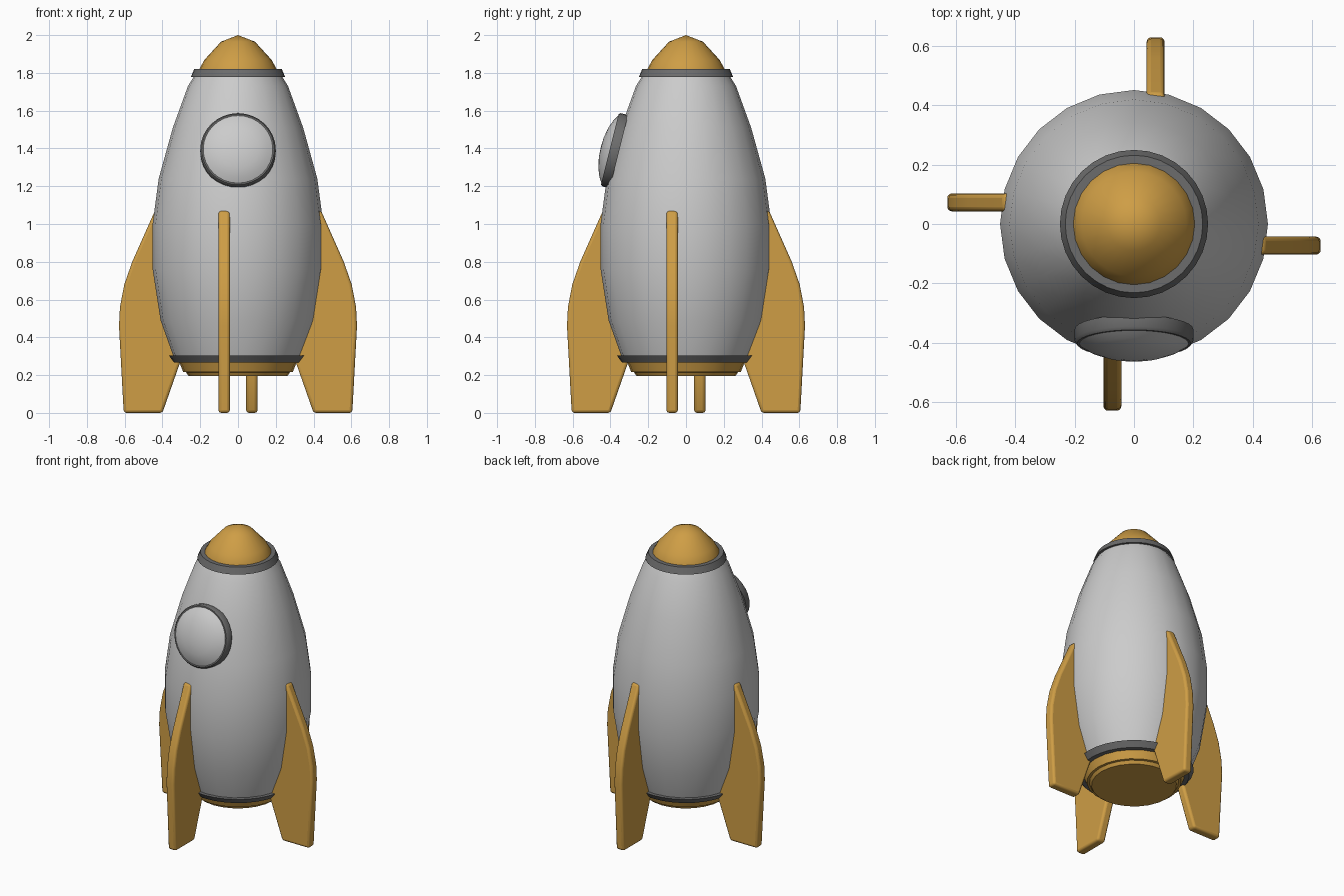
import bpy, bmesh
from math import radians, sin, cos, tau
from mathutils import Matrix

if "Cube" in bpy.data.objects:
    bpy.data.objects.remove(bpy.data.objects["Cube"])


def material(name, color):
    m = bpy.data.materials.new(name)
    m.diffuse_color = color
    m.use_nodes = True
    m.node_tree.nodes["Principled BSDF"].inputs["Base Color"].default_value = m.diffuse_color
    return m


gold = material("gold", (0.62, 0.34, 0.06, 1))
dark = material("dark_grey", (0.15, 0.15, 0.15, 1))


def finish(name, bm, mat, angle):
    bmesh.ops.remove_doubles(bm, verts=bm.verts, dist=1e-5)
    bmesh.ops.recalc_face_normals(bm, faces=bm.faces)
    me = bpy.data.meshes.new(name)
    bm.to_mesh(me)
    bm.free()
    ob = bpy.data.objects.new(name, me)
    bpy.context.collection.objects.link(ob)
    if mat:
        me.materials.append(mat)
    bpy.ops.object.select_all(action='DESELECT')
    ob.select_set(True)
    bpy.context.view_layer.objects.active = ob
    bpy.ops.object.shade_smooth_by_angle(angle=radians(angle))
    return ob


def lathe(name, profile, mat=None, segs=24, closed=False, angle=30):
    """Revolve (radius, z) points around z."""
    bm = bmesh.new()
    rings = [[bm.verts.new((r * cos(tau * i / segs), r * sin(tau * i / segs), z))
              for i in range(segs)] if r else [bm.verts.new((0, 0, z))] * segs
             for r, z in profile]
    pairs = list(zip(rings, rings[1:]))
    if closed:
        pairs.append((rings[-1], rings[0]))
    for a, b in pairs:
        for i in range(segs):
            j = (i + 1) % segs
            bm.faces.new(list(dict.fromkeys((a[i], a[j], b[j], b[i]))))
    return finish(name, bm, mat, angle)


# Hull, nose and nozzle
lathe("hull", [(0, 0.28), (0.335, 0.28), (0.41, 0.49), (0.452, 0.76), (0.452, 1.0),
               (0.42, 1.24), (0.345, 1.51), (0.265, 1.73), (0.215, 1.81), (0, 1.81)])
lathe("nose_cone", [(0, 1.79), (0.21, 1.79), (0.205, 1.82), (0.177, 1.87),
                    (0.09, 1.965), (0, 2.0)], gold, angle=40)
lathe("nozzle", [(0, 0.29), (0.32, 0.29), (0.29, 0.217), (0.275, 0.215),
                 (0.262, 0.195), (0, 0.195)], gold)

# Trim collars
lathe("nose_collar", [(0.19, 1.778), (0.25, 1.778), (0.232, 1.82), (0.19, 1.82)],
      dark, 32, True)
lathe("base_collar", [(0.29, 0.268), (0.34, 0.268), (0.367, 0.305), (0.29, 0.305)],
      dark, 32, True)

# Porthole, tilted to follow the hull
place = Matrix.Translation((0, -0.355, 1.383)) @ Matrix.Rotation(radians(76), 4, 'X')
frame = lathe("porthole_frame", [(0.17, 0), (0.2, 0), (0.2, 0.04), (0.192, 0.05),
                                 (0.18, 0.05), (0.17, 0.04)], dark, 32, True, 50)
glass = lathe("porthole_glass", [(0, 0.02), (0.184, 0.02), (0.184, 0.05), (0.155, 0.068),
                                 (0.11, 0.085), (0.055, 0.096), (0, 0.099)], None, 32)
frame.matrix_world = place
glass.matrix_world = place

# Four fins, each set slightly to one side of the axis
fin_outline = [(0.40, 0), (0.605, 0), (0.63, 0.46), (0.625, 0.56), (0.602, 0.68),
               (0.56, 0.80), (0.44, 1.07), (0.41, 1.07), (0.41, 0.80),
               (0.36, 0.52), (0.295, 0.30)]
for k, side in enumerate(("right", "front", "left", "back")):
    bm = bmesh.new()
    face = bm.faces.new([bm.verts.new((x, -0.103, z)) for x, z in fin_outline])
    out = bmesh.ops.extrude_face_region(bm, geom=[face])
    bmesh.ops.translate(bm, vec=(0, 0.06, 0),
                        verts=[g for g in out["geom"] if isinstance(g, bmesh.types.BMVert)])
    fin = finish(side + "_fin", bm, gold, 45)
    bev = fin.modifiers.new("round_edges", 'BEVEL')
    bev.width, bev.segments, bev.limit_method = 0.022, 3, 'ANGLE'
    bev.angle_limit = radians(40)
    fin.rotation_euler.z = -k * tau / 4
